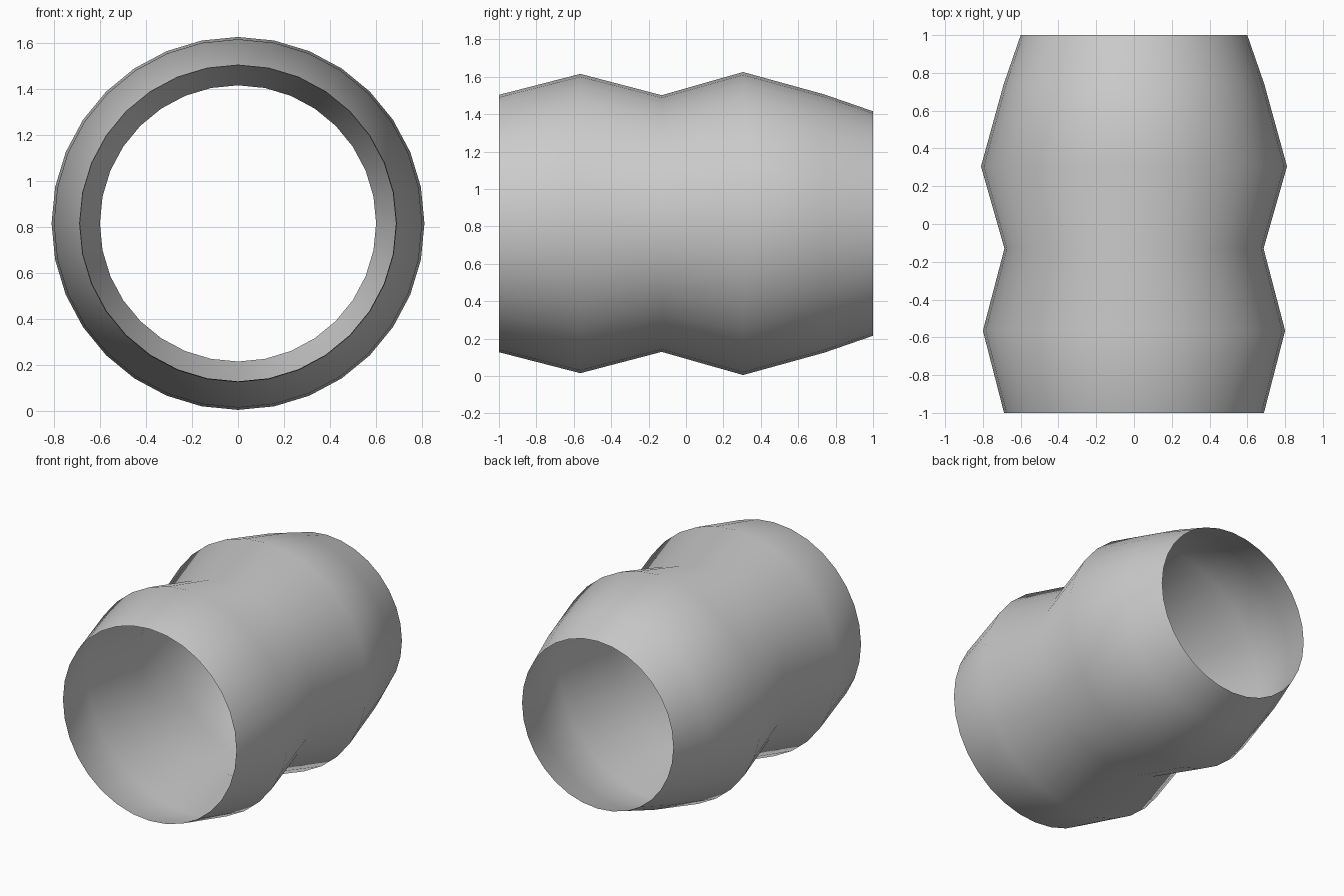
import bpy, bmesh
from math import sin, cos, tau

if "Cube" in bpy.data.objects:
    bpy.data.objects.remove(bpy.data.objects["Cube"])

SIDES = 32
CENTRE_Z = 0.815
# (y, radius) profile along the tube, front to back
PROFILE = [(-1.0, 0.688), (-0.565, 0.80), (-0.13, 0.686),
           (0.305, 0.81), (0.74, 0.69), (1.0, 0.60)]

# Open, thin-walled ribbed tube
bm = bmesh.new()
rings = [[bm.verts.new((r * cos(tau * i / SIDES), y, CENTRE_Z + r * sin(tau * i / SIDES)))
          for i in range(SIDES)] for y, r in PROFILE]
for a, b in zip(rings, rings[1:]):
    for i in range(SIDES):
        j = (i + 1) % SIDES
        f = bm.faces.new((a[i], b[i], b[j], a[j]))
        f.smooth = True
        f.normal_update()
        # Keep the wall facing outward
        c = f.calc_center_median()
        if f.normal.x * c.x + f.normal.z * (c.z - CENTRE_Z) < 0:
            f.normal_flip()

mesh = bpy.data.meshes.new("ribbed_tube")
bm.to_mesh(mesh)
bm.free()
tube = bpy.data.objects.new("ribbed_tube", mesh)
bpy.context.collection.objects.link(tube)
